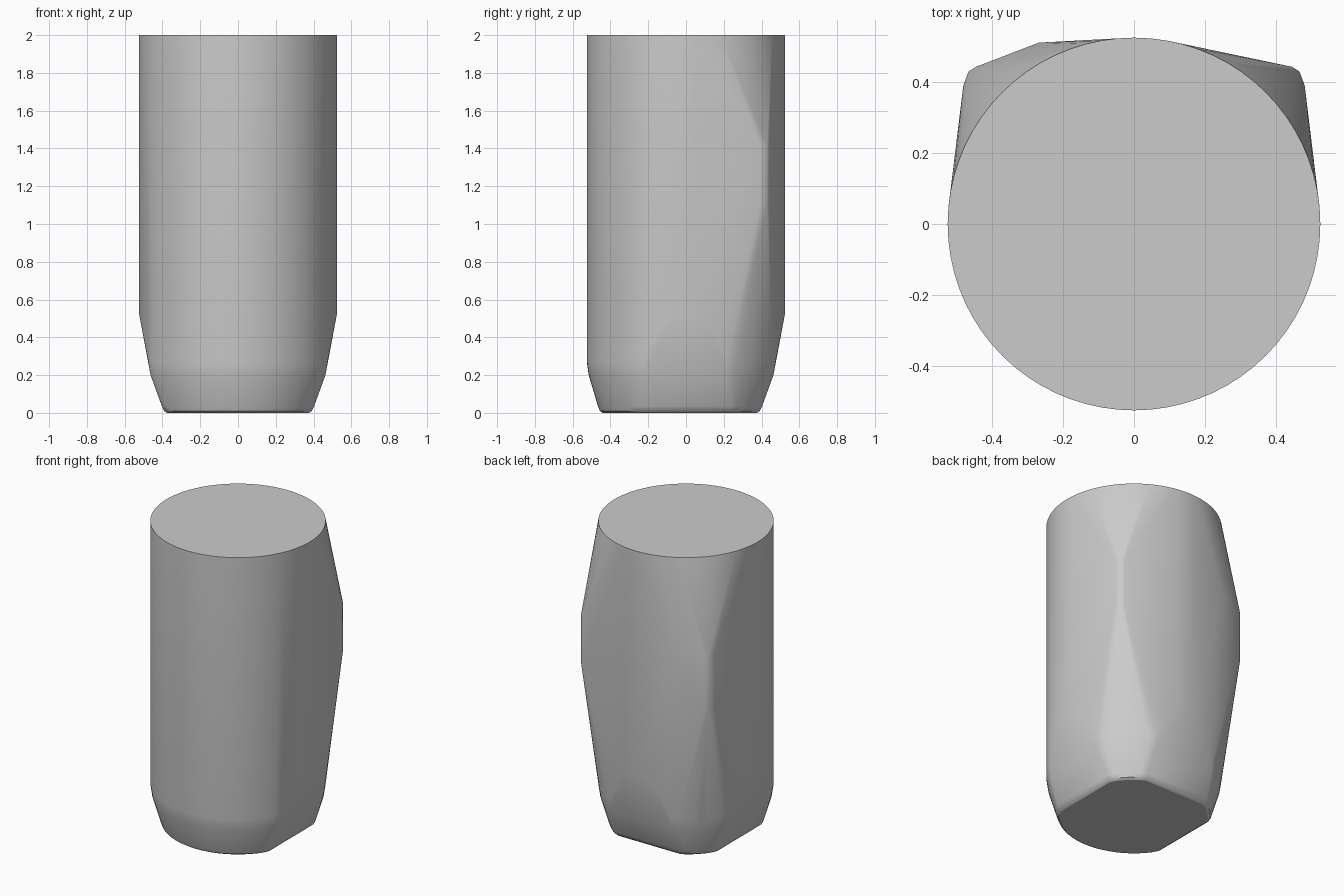
import bpy, bmesh, math

cube = bpy.data.objects.get("Cube")
if cube:
    bpy.data.objects.remove(cube, do_unlink=True)

SEGMENTS = 72
RADIUS = 0.525


def ring(radius, z, flat=1.0):
    """Circle whose two sides and back are trimmed flat at the given distance."""
    points = []
    for i in range(SEGMENTS):
        a = math.tau * i / SEGMENTS
        x, y = radius * math.cos(a), radius * math.sin(a)
        # move points on a flat onto the circle and trim line crossing
        points.append((max(-flat, min(flat, x)), min(flat, y), z))
    return points


def arch_ring():
    """Lower rim of the cylinder, rising into arches above the three flats."""
    points = []
    for x, y, z in ring(RADIUS, 0.27):
        reach = max(abs(x), y)
        rise = max(0, (reach - 0.46) / (RADIUS - 0.46))
        points.append((x, y, max(z, 0.2 + 0.33 * rise)))
    return points


# Body: flat top, arched rim, tapered and trimmed foot
points = ring(RADIUS, 2) + arch_ring()
for radius, z, flat in ((0.515, 0.2, 0.463), (0.466, 0.035, 0.403),
                        (0.456, 0.01, 0.39), (0.44, 0, 0.375)):
    points += ring(radius, z, flat)

# Rounded back corners, bulging at mid height
corner = ((0.445, 0.443), (0.466, 0.43), (0.481, 0.39))
for x, y in corner:
    for z in (1.1, 1.42):
        points.append((x, y, z))
    for z in (1.05, 1.4):
        points.append((-x, y, z))
points.append((-0.268, 0.511, 1.41))

# Wrap all rings and corners in one convex skin
bm = bmesh.new()
for p in points:
    bm.verts.new(p)
bmesh.ops.remove_doubles(bm, verts=bm.verts, dist=0.0005)
bmesh.ops.convex_hull(bm, input=bm.verts)
bmesh.ops.delete(bm, geom=[v for v in bm.verts if not v.link_faces], context='VERTS')
bmesh.ops.dissolve_limit(bm, angle_limit=math.radians(0.3),
                         verts=bm.verts, edges=bm.edges)
bmesh.ops.recalc_face_normals(bm, faces=bm.faces)
mesh = bpy.data.meshes.new("faceted_body")
bm.to_mesh(mesh)
bm.free()
body = bpy.data.objects.new("faceted_body", mesh)
bpy.context.collection.objects.link(body)

# Plain grey
grey = bpy.data.materials.new("plain_grey")
grey.use_nodes = True
colour = (0.6, 0.6, 0.6, 1)
grey.diffuse_color = colour
grey.node_tree.nodes["Principled BSDF"].inputs["Base Color"].default_value = colour
mesh.materials.append(grey)

bpy.ops.object.select_all(action='DESELECT')
body.select_set(True)
bpy.context.view_layer.objects.active = body
bpy.ops.object.shade_smooth_by_angle(angle=math.radians(30))
